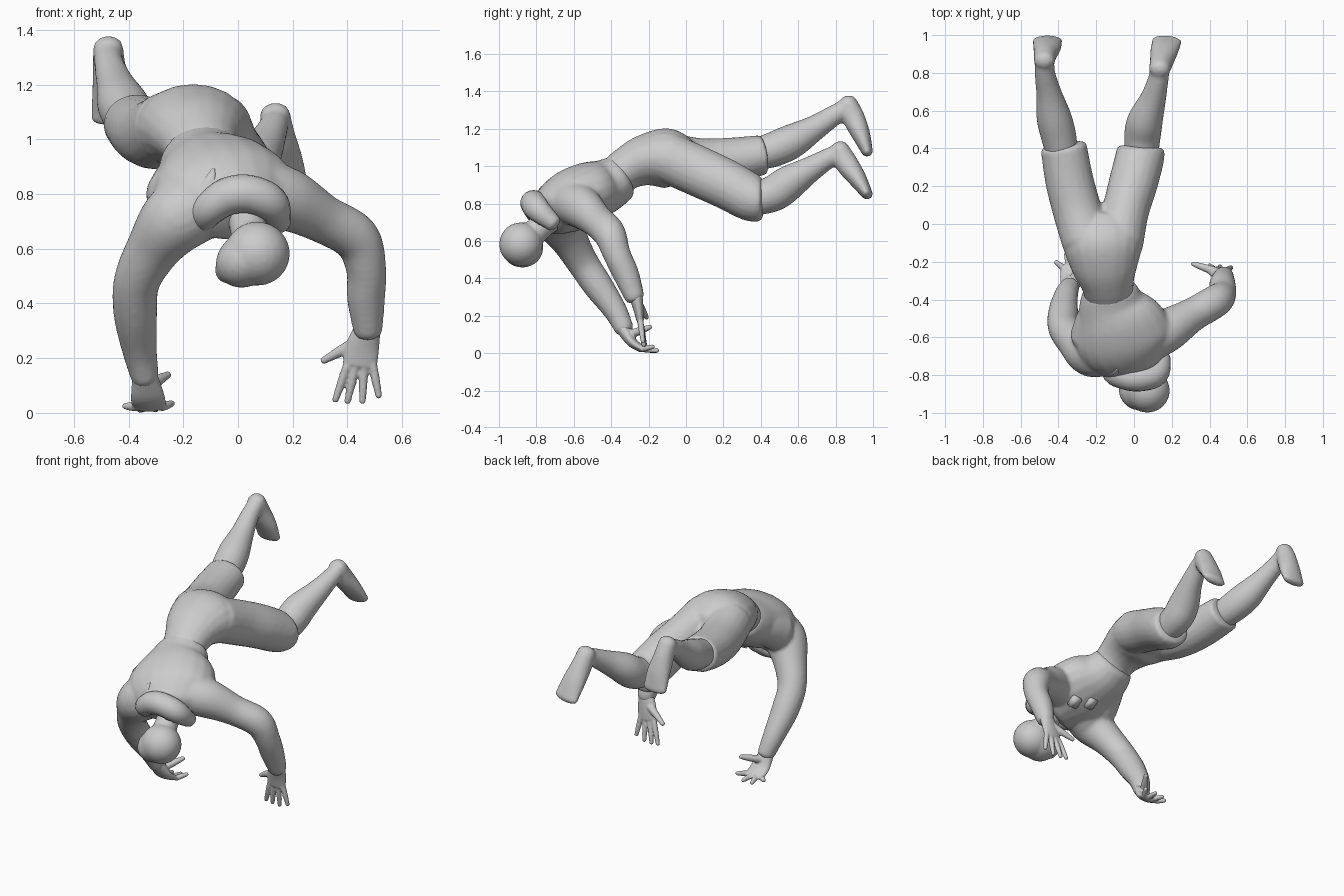
import bpy, bmesh, math
from mathutils import Vector, Matrix

cube = bpy.data.objects.get("Cube")
if cube:
    bpy.data.objects.remove(cube, do_unlink=True)

grey = bpy.data.materials.new("plain light grey")
grey.use_nodes = True
grey.diffuse_color = (.6, .6, .6, 1)
grey.node_tree.nodes["Principled BSDF"].inputs["Base Color"].default_value = (.6, .6, .6, 1)


def catmull(p, q, r, s, t):
    """Smooth interpolation between q and r."""
    return (q * 2 + (r - p) * t + (p * 2 - q * 5 + r * 4 - s) * t * t
            + (q * 3 - p - r * 3 + s) * t * t * t) / 2


def tube(bm, sections, side=(1, 0, 0), steps=5, sides=20, cap=.6):
    """Sweep ellipses (x, y, z, half width, half depth) along a smooth path with domed ends."""
    rows = [Vector(s if len(s) == 5 else (*s, s[3])) for s in sections]
    padded = [rows[0] * 2 - rows[1]] + rows + [rows[-1] * 2 - rows[-2]]
    path = [catmull(*padded[i:i + 4], k / steps) for i in range(len(rows) - 1) for k in range(steps)]
    path.append(rows[-1])
    rings = []

    def ring(row, tangent, scale, shift):
        across = Vector(side) - tangent * tangent.dot(Vector(side))
        across.normalize()
        deep = tangent.cross(across)
        centre = Vector(row[:3]) + tangent * shift
        rings.append([bm.verts.new(centre + across * row[3] * scale * math.cos(a) + deep * row[4] * scale * math.sin(a))
                      for a in (math.tau * k / sides for k in range(sides))])

    last = len(path) - 1
    for i, row in enumerate(path):
        tangent = Vector((path[min(i + 1, last)] - path[max(i - 1, 0)])[:3]).normalized()
        size = min(row[3], row[4]) * cap
        dome = [(math.cos(a), size * math.sin(a)) for a in (.5, 1, 1.4)]
        if i == 0:
            for scale, shift in reversed(dome):
                ring(row, tangent, scale, -shift)
        ring(row, tangent, 1, 0)
        if i == last:
            for scale, shift in dome:
                ring(row, tangent, scale, shift)
    for low, high in zip(rings, rings[1:]):
        for k in range(sides):
            n = (k + 1) % sides
            bm.faces.new((low[k], low[n], high[n], high[k]))
    bm.faces.new(rings[0][::-1])
    bm.faces.new(rings[-1])


def ball(bm, centre, scale, turn=0):
    matrix = Matrix.Translation(centre) @ Matrix.Rotation(turn, 4, "Y") @ Matrix.Diagonal((*scale, 1))
    bmesh.ops.create_uvsphere(bm, u_segments=24, v_segments=16, radius=1, matrix=matrix)


def finish(name, bm, voxel=0, smooth=0):
    bmesh.ops.recalc_face_normals(bm, faces=bm.faces)
    mesh = bpy.data.meshes.new(name)
    bm.to_mesh(mesh)
    bm.free()
    mesh.materials.append(grey)
    for face in mesh.polygons:
        face.use_smooth = True
    obj = bpy.data.objects.new(name, mesh)
    bpy.context.collection.objects.link(obj)
    if voxel:
        blend = obj.modifiers.new("blend", "REMESH")
        blend.mode = "VOXEL"
        blend.voxel_size = voxel
        blend.use_smooth_shade = True
    if smooth:
        relax = obj.modifiers.new("relax", "SMOOTH")
        relax.iterations = smooth


# Jacket: chest, side muscle and both sleeves blended together
bm = bmesh.new()
tube(bm, [(-.13, -.35, .94, .145, .125), (-.115, -.43, .895, .185, .145), (-.075, -.53, .855, .245, .165),
          (-.04, -.63, .805, .26, .165), (.01, -.73, .745, .18, .125)], side=(.96, .2, .05), cap=.3)
tube(bm, [(-.17, -.41, .9, .09), (-.2, -.5, .85, .105), (-.22, -.6, .79, .12)])
tube(bm, [(.06, -.62, .81, .12), (.18, -.56, .78, .115), (.31, -.48, .71, .09), (.43, -.41, .64, .087),
          (.468, -.37, .53, .074), (.468, -.32, .42, .07), (.475, -.275, .3, .054)])
tube(bm, [(-.12, -.66, .77, .13), (-.225, -.68, .71, .13), (-.31, -.62, .6, .1), (-.37, -.55, .48, .085),
          (-.375, -.47, .36, .08), (-.36, -.38, .23, .064), (-.34, -.33, .13, .052)])
finish("jacket_and_arms", bm, voxel=.013, smooth=4)

# Trousers: waist, hips and two thighs, ending in cuffs at the knees
bm = bmesh.new()
tube(bm, [(-.13, -.39, .925, .13, .11), (-.14, -.32, .985, .14, .115), (-.155, -.22, 1.03, .18, .138),
          (-.165, -.1, 1.042, .21, .16), (-.175, .01, 1.02, .17, .12)], cap=.4)
tube(bm, [(-.25, -.09, 1.045, .133), (-.3, .07, 1.02, .13, .13), (-.342, .23, 1.03, .128, .122),
          (-.373, .41, 1.06, .123, .107)], cap=.15)
tube(bm, [(-.085, -.1, 1.045, .135), (-.045, .07, .97, .125, .135), (-.003, .22, .9, .13, .132),
          (.03, .35, .83, .13, .126), (.035, .4, .825, .126, .116)], cap=.15)
finish("hips_and_thighs", bm, voxel=.013, smooth=3)

# Bare lower legs with flattened feet
legs = {
    "right_lower_leg": ([(-.38, .37, 1.06, .085), (-.4, .47, 1.09, .094), (-.425, .57, 1.135, .092),
                         (-.45, .69, 1.205, .068), (-.47, .79, 1.27, .055), (-.475, .86, 1.31, .052)],
                        [(-.475, .865, 1.335, .055, .052), (-.47, .895, 1.26, .061, .06),
                         (-.46, .935, 1.17, .074, .05), (-.458, .97, 1.075, .08, .03)]),
    "left_lower_leg": ([(.04, .36, .82, .088), (.045, .47, .855, .097), (.06, .55, .91, .094),
                        (.1, .66, .98, .07), (.125, .75, 1.035, .056), (.135, .8, 1.06, .052)],
                       [(.135, .82, 1.09, .056, .052), (.145, .855, 1.02, .062, .061),
                        (.16, .915, .935, .074, .05), (.175, .97, .848, .08, .03)]),
}
for name, (shin, foot) in legs.items():
    bm = bmesh.new()
    tube(bm, shin)
    tube(bm, foot, cap=.8)
    finish(name, bm, voxel=.01, smooth=4)


# Hands: flat palm, four fingers and a thumb
def hand(name, wrist, palm, knuckles, tips, thumb, side):
    bm = bmesh.new()
    wrist, palm, knuckles, side = map(Vector, (wrist, palm, knuckles, side))
    tube(bm, [(*wrist, .048, .038), (*palm, .062, .028), (*knuckles, .064, .02)], side=side)
    for k, tip in enumerate(tips):
        root = knuckles + side * (k - 1.5) * .031
        middle = root.lerp(Vector(tip), .5)
        tube(bm, [(*root, .017), (*middle, .016), (*tip, .012)], sides=10, steps=3)
    base = wrist.lerp(palm, .5)
    bend = base.lerp(Vector(thumb), .55)
    tube(bm, [(*base, .026), (*bend, .021), (*thumb, .013)], side=(0, 1, .3), sides=10, steps=3)
    finish(name, bm, voxel=.006, smooth=2)


hand("left_hand", (.475, -.27, .31), (.455, -.255, .24), (.445, -.245, .175),
     [(.355, -.22, .045), (.4, -.22, .04), (.455, -.225, .04), (.515, -.23, .06)],
     (.31, -.21, .19), (1, 0, .1))
hand("right_hand", (-.34, -.335, .13), (-.33, -.29, .06), (-.325, -.235, .022),
     [(-.415, -.2, .025), (-.36, -.155, .012), (-.3, -.15, .014), (-.24, -.175, .035)],
     (-.255, -.19, .14), (1, 0, 0))

# Head and neck, face turned toward the ground
bm = bmesh.new()
ball(bm, (.07, -.882, .582), (.12, .117, .117))
ball(bm, (.03, -.875, .562), (.117, .112, .098), turn=-.6)
ball(bm, (-.02, -.845, .532), (.068, .07, .056), turn=-.6)
tube(bm, [(.02, -.68, .75, .08), (.035, -.76, .69, .068), (.055, -.86, .6, .075)])
finish("head_and_neck", bm, voxel=.01, smooth=5)

# Hood rolled behind the neck, with a small pointed fold
bm = bmesh.new()
tube(bm, [(-.13, -.71, .69, .045), (-.11, -.785, .74, .06), (-.04, -.81, .79, .069), (.04, -.815, .8, .07),
          (.12, -.79, .765, .066), (.15, -.71, .695, .045)], side=(0, 1, 0))
finish("hood", bm)
bm = bmesh.new()
tube(bm, [(-.12, -.79, .8, .04, .02), (-.1, -.785, .85, .025, .015), (-.09, -.77, .89, .006)], sides=10)
finish("hood_fold", bm)

# Two small pouches on the belly side of the jacket
for name, spot in (("left_pouch", (.045, -.51, .69)), ("right_pouch", (-.055, -.48, .705))):
    bm = bmesh.new()
    place = Matrix.Translation(spot) @ Matrix.Rotation(.55, 4, "X")
    bmesh.ops.create_cube(bm, size=1, matrix=place @ Matrix.Diagonal((.065, .075, .035, 1)))
    bmesh.ops.bevel(bm, geom=bm.edges[:], offset=.006, segments=2, affect="EDGES")
    finish(name, bm)
